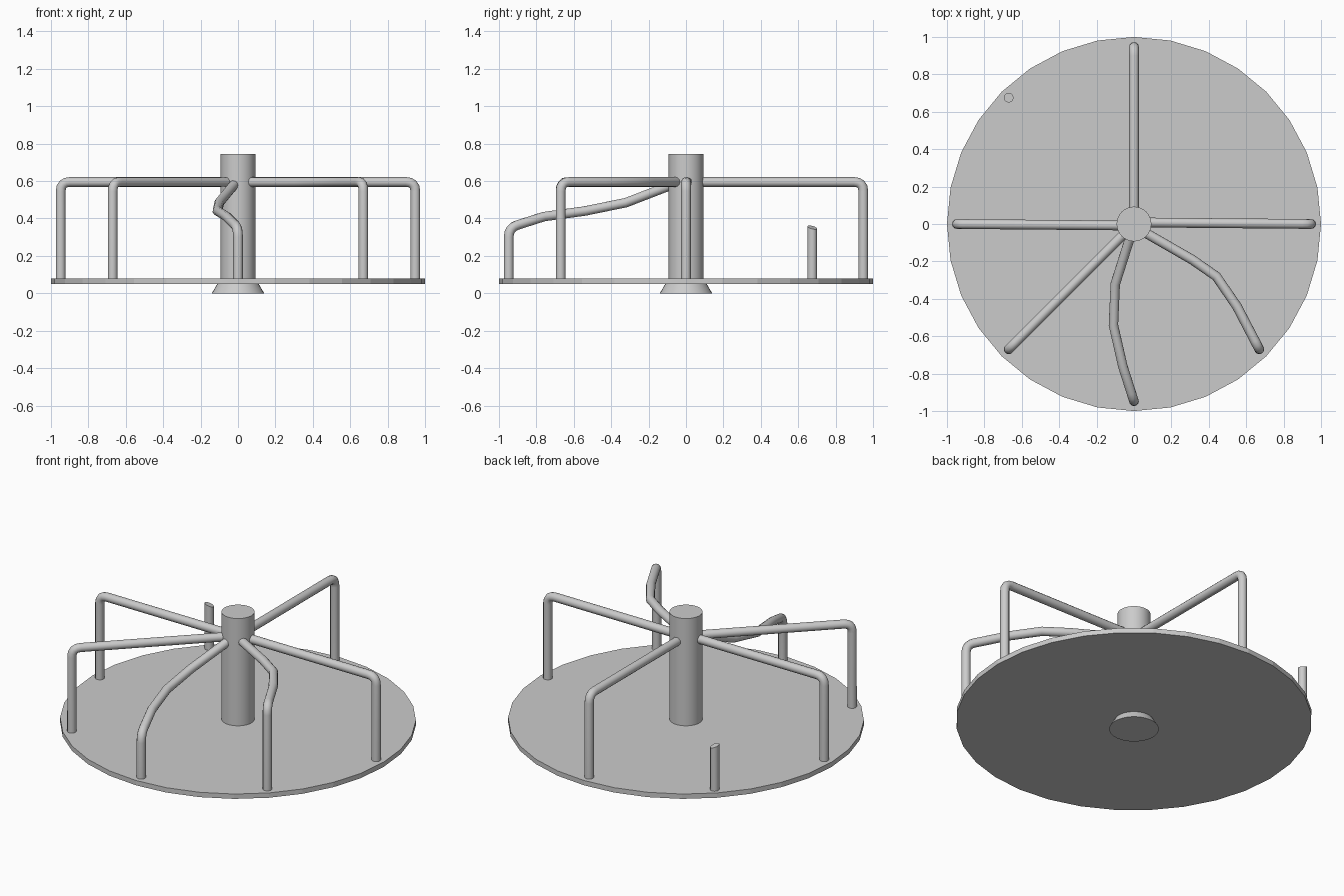
import bpy, bmesh, math
from mathutils import Vector

if "Cube" in bpy.data.objects:
    bpy.data.objects.remove(bpy.data.objects["Cube"])

grey = bpy.data.materials.new("painted grey")
grey.diffuse_color = (0.6, 0.6, 0.6, 1)
grey.use_nodes = True
grey.node_tree.nodes["Principled BSDF"].inputs["Base Color"].default_value = grey.diffuse_color


def finish(name, mesh, angle=30):
    mesh.name = name
    mesh.materials.clear()
    mesh.materials.append(grey)
    for p in mesh.polygons:
        p.use_smooth = True
        p.material_index = 0
    mesh.set_sharp_from_angle(angle=math.radians(angle))
    ob = bpy.data.objects.new(name, mesh)
    bpy.context.collection.objects.link(ob)
    return ob


def drum(name, r_bottom, r_top, z0, z1, sides=32, angle=30):
    bm = bmesh.new()
    bmesh.ops.create_cone(bm, cap_ends=True, segments=sides, radius1=r_bottom,
                          radius2=r_top, depth=z1 - z0)
    bmesh.ops.translate(bm, verts=bm.verts, vec=(0, 0, (z0 + z1) / 2))
    me = bpy.data.meshes.new(name)
    bm.to_mesh(me)
    bm.free()
    return finish(name, me, angle)


def tube(name, points, radius=0.026):
    cu = bpy.data.curves.new(name + "_path", 'CURVE')
    cu.dimensions = '3D'
    cu.bevel_depth = radius
    cu.bevel_resolution = 4
    cu.use_fill_caps = True
    sp = cu.splines.new('POLY')
    sp.points.add(len(points) - 1)
    for sp_pt, p in zip(sp.points, points):
        sp_pt.co = (*p, 1)
    tmp = bpy.data.objects.new(name + "_path", cu)
    bpy.context.collection.objects.link(tmp)
    dg = bpy.context.evaluated_depsgraph_get()
    me = bpy.data.meshes.new_from_object(tmp.evaluated_get(dg))
    bpy.data.objects.remove(tmp)
    bpy.data.curves.remove(cu)
    return finish(name, me, 50)


def rail(name, foot, z, inner):
    """Upright with a rounded elbow, then on through the inner points."""
    foot = Vector((foot[0], foot[1], 0.06))
    corner = Vector((foot.x, foot.y, z))
    out = (Vector(inner[0]) - corner).normalized()
    b = 0.05
    a, c = corner - Vector((0, 0, b)), corner + out * b
    elbow = [a.lerp(corner, t).lerp(corner.lerp(c, t), t)
             for t in (0, 0.25, 0.5, 0.75, 1)]
    return tube(name, [foot] + elbow + [Vector(p) for p in inner])


# deck, centre post and flared foot
drum("deck", 1.0, 1.0, 0.05, 0.08, angle=5)
drum("centre_post", 0.093, 0.093, 0.04, 0.745)
drum("base_foot", 0.14, 0.108, 0.0, 0.055)

# straight handrails
R, Z = 0.948, 0.595
for name, deg in (("right_rail", 0), ("back_right_rail", 45), ("back_rail", 90),
                  ("left_rail", 180), ("front_left_rail", 225)):
    if deg == 45:
        continue  # no rail stands at the back right
    a = math.radians(deg)
    d = Vector((math.cos(a), math.sin(a), 0))
    side = Vector((-d.y, d.x, 0)) * (0.008 if deg in (0, 180) else 0)
    inner = d * 0.05 + side + Vector((0, 0, Z))
    rail(name, d * R, Z, [inner])

# bent handrails
rail("bent_front_right_rail", (0.67, -0.67), Z,
     [(0.55, -0.44, Z), (0.44, -0.28, Z), (0.31, -0.19, Z), (0.04, -0.035, Z)])
rail("bent_front_rail", (0, -R), 0.35,
     [(-0.06, -0.76, 0.41), (-0.11, -0.54, 0.44), (-0.10, -0.32, 0.485),
      (-0.03, -0.10, 0.57), (-0.01, -0.04, 0.595)])

# broken rail stub with a slanted top
sx, sy = -0.67, 0.675
stub = tube("broken_rail_stub", [(sx, sy, 0.06), (sx, sy, 0.352)])
for v in stub.data.vertices:
    if v.co.z > 0.2:
        v.co.z -= 0.4 * ((v.co.x - sx) * 0.8 + (v.co.y - sy) * 0.6)
